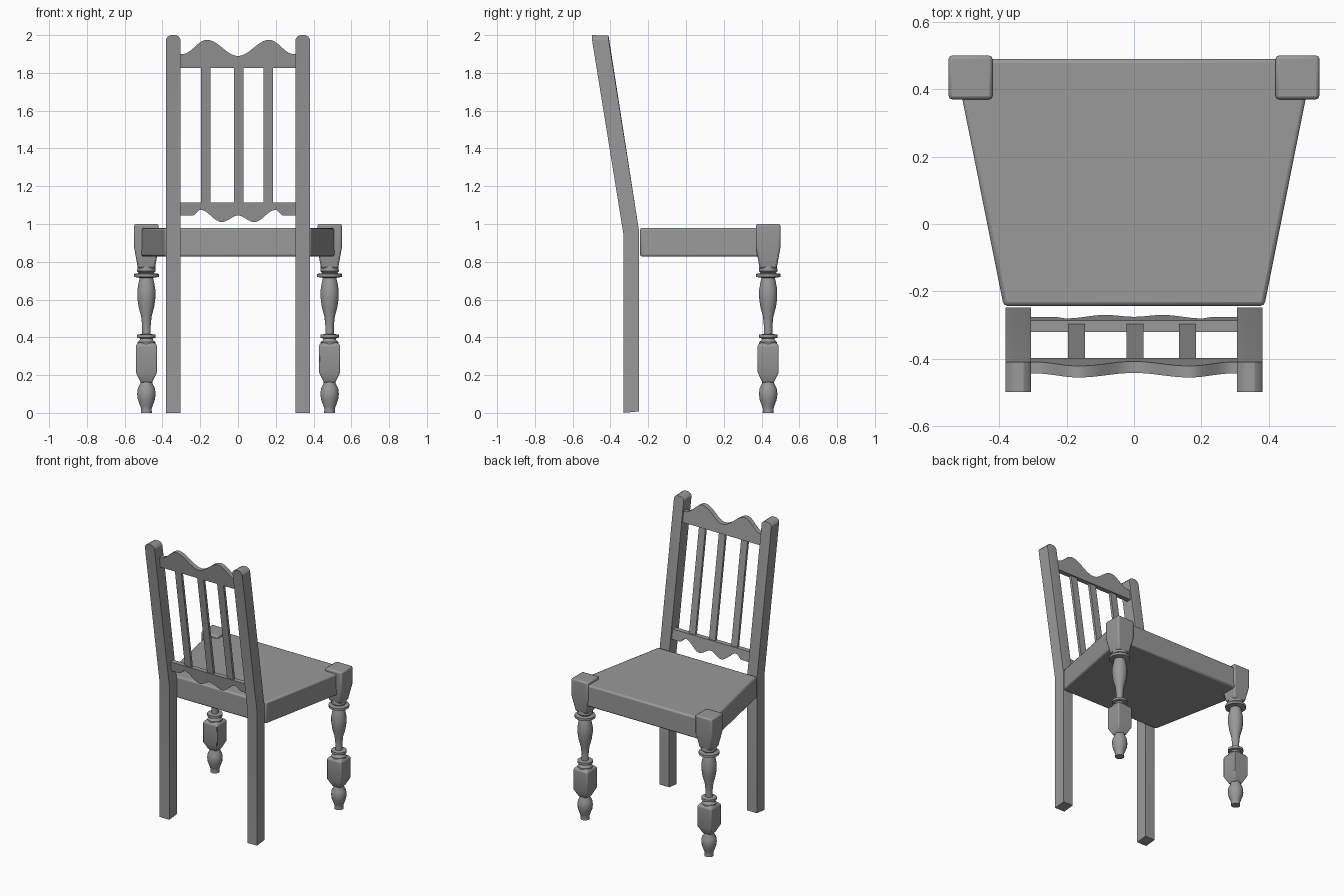
import bpy, bmesh, math

cube = bpy.data.objects.get("Cube")
if cube:
    bpy.data.objects.remove(cube, do_unlink=True)

# One grey finish for the whole chair
grey = bpy.data.materials.new("plain_grey")
grey.use_nodes = True
GREY = (0.32, 0.32, 0.32, 1)
grey.diffuse_color = GREY
grey.node_tree.nodes["Principled BSDF"].inputs["Base Color"].default_value = GREY


def loft(name, rings, bevel=0, smooth=30):
    """Skin equal-sized rings of points and cap both ends."""
    bm = bmesh.new()
    loops = [[bm.verts.new(p) for p in ring] for ring in rings]
    n = len(loops[0])
    for a, b in zip(loops, loops[1:]):
        for i in range(n):
            j = (i + 1) % n
            bm.faces.new((a[i], a[j], b[j], b[i]))
    bm.faces.new(loops[0])
    bm.faces.new(loops[-1])
    bmesh.ops.recalc_face_normals(bm, faces=bm.faces)
    mesh = bpy.data.meshes.new(name)
    bm.to_mesh(mesh)
    bm.free()
    mesh.materials.append(grey)
    obj = bpy.data.objects.new(name, mesh)
    bpy.context.collection.objects.link(obj)
    bpy.ops.object.select_all(action="DESELECT")
    obj.select_set(True)
    bpy.context.view_layer.objects.active = obj
    bpy.ops.object.shade_smooth_by_angle(angle=math.radians(smooth))
    if bevel:
        mod = obj.modifiers.new("soft_edges", "BEVEL")
        mod.width, mod.segments = bevel, 2
    return obj


def turned(name, x, y, profile, sides=16, bevel=0):
    """Stack of (half width, height) sections; four sides makes a square block."""
    grow = math.sqrt(2) if sides == 4 else 1
    turn = math.pi / sides
    rings = [[(x + r * grow * math.cos(turn + math.tau * i / sides),
               y + r * grow * math.sin(turn + math.tau * i / sides), z)
              for i in range(sides)] for r, z in profile]
    return loft(name, rings, bevel, 40)


def ease(points, x):
    """Cosine blend through half-profile points, mirrored about the middle."""
    x = abs(x)
    for (x0, z0), (x1, z1) in zip(points, points[1:]):
        if x <= x1:
            t = (1 - math.cos(math.pi * (x - x0) / (x1 - x0))) / 2
            return z0 + (z1 - z0) * t
    return points[-1][1]


def lean(z):
    """Centre line of the raked back."""
    return -0.29 - 0.157 * (z - 0.96)


def rail(name, bottom, top, steps=72):
    rings = []
    for i in range(steps + 1):
        x = -0.31 + 0.62 * i / steps
        lo, hi = ease(bottom, x), ease(top, x)
        rings.append([(x, lean(lo) - 0.006, lo), (x, lean(lo) + 0.028, lo),
                      (x, lean(hi) + 0.028, hi), (x, lean(hi) - 0.006, hi)])
    loft(name, rings)


# Seat
outline = [(-0.387, -0.243), (0.387, -0.243), (0.533, 0.49), (-0.533, 0.49)]
loft("seat", [[(x, y, z) for x, y in outline] for z in (0.827, 0.98)], 0.012)

# Scalloped rails
rail("top_rail", [(0, 1.825), (0.31, 1.825)],
     [(0, 1.89), (0.165, 1.975), (0.293, 1.90), (0.31, 1.90)])
rail("lower_rail",
     [(0, 1.045), (0.085, 1.01), (0.2, 1.075), (0.24, 1.045), (0.31, 1.045)],
     [(0, 1.113), (0.31, 1.113)])

# Back slats
for label, x in (("right", -0.171), ("middle", 0.003), ("left", 0.159)):
    loft(label + "_slat", [[(x + dx, lean(z) + dy, z) for dx, dy in
         ((-0.025, 0), (0.025, 0), (0.025, 0.018), (-0.025, 0.018))]
         for z in (1.09, 1.84)])

spindle = [(0.048, 0.775), (0.05, 0.75), (0.04, 0.74), (0.067, 0.736),
           (0.067, 0.72), (0.036, 0.715), (0.042, 0.69), (0.049, 0.65),
           (0.049, 0.61), (0.042, 0.56), (0.028, 0.51), (0.023, 0.46),
           (0.023, 0.418), (0.05, 0.414), (0.05, 0.398), (0.033, 0.394),
           (0.036, 0.385), (0.048, 0.375), (0.049, 0.36)]
foot = [(0.03, 0.18), (0.033, 0.155), (0.046, 0.13), (0.05, 0.1),
        (0.046, 0.07), (0.033, 0.035), (0.028, 0.02), (0.03, 0.0)]

for label, s in (("left", 1), ("right", -1)):
    # Back post with a rounded crown, carried down as the rear leg
    rings = []
    for dx, crown in ((-0.038, 1.975), (-0.03, 1.988), (-0.015, 1.997),
                      (0.015, 1.997), (0.03, 1.988), (0.038, 1.975)):
        x = s * 0.343 + dx
        rings.append([(x, -0.332, 0), (x, -0.248, 0.008), (x, -0.248, 0.96),
                      (x, -0.41, crown), (x, -0.498, crown + 0.003),
                      (x, -0.332, 0.95)])
    loft(label + "_back_post", rings)

    # Turned leg beneath a square corner block
    x, y = s * 0.485, 0.435
    turned(label + "_corner_block", x, y,
           [(0.045, 0.765), (0.065, 0.875), (0.065, 1.0)], 4, 0.01)
    turned(label + "_turned_spindle", x, y, spindle)
    turned(label + "_lower_block", x, y,
           [(0.042, 0.372), (0.056, 0.357), (0.056, 0.215), (0.03, 0.16)], 4, 0.006)
    turned(label + "_turned_foot", x, y, foot)
